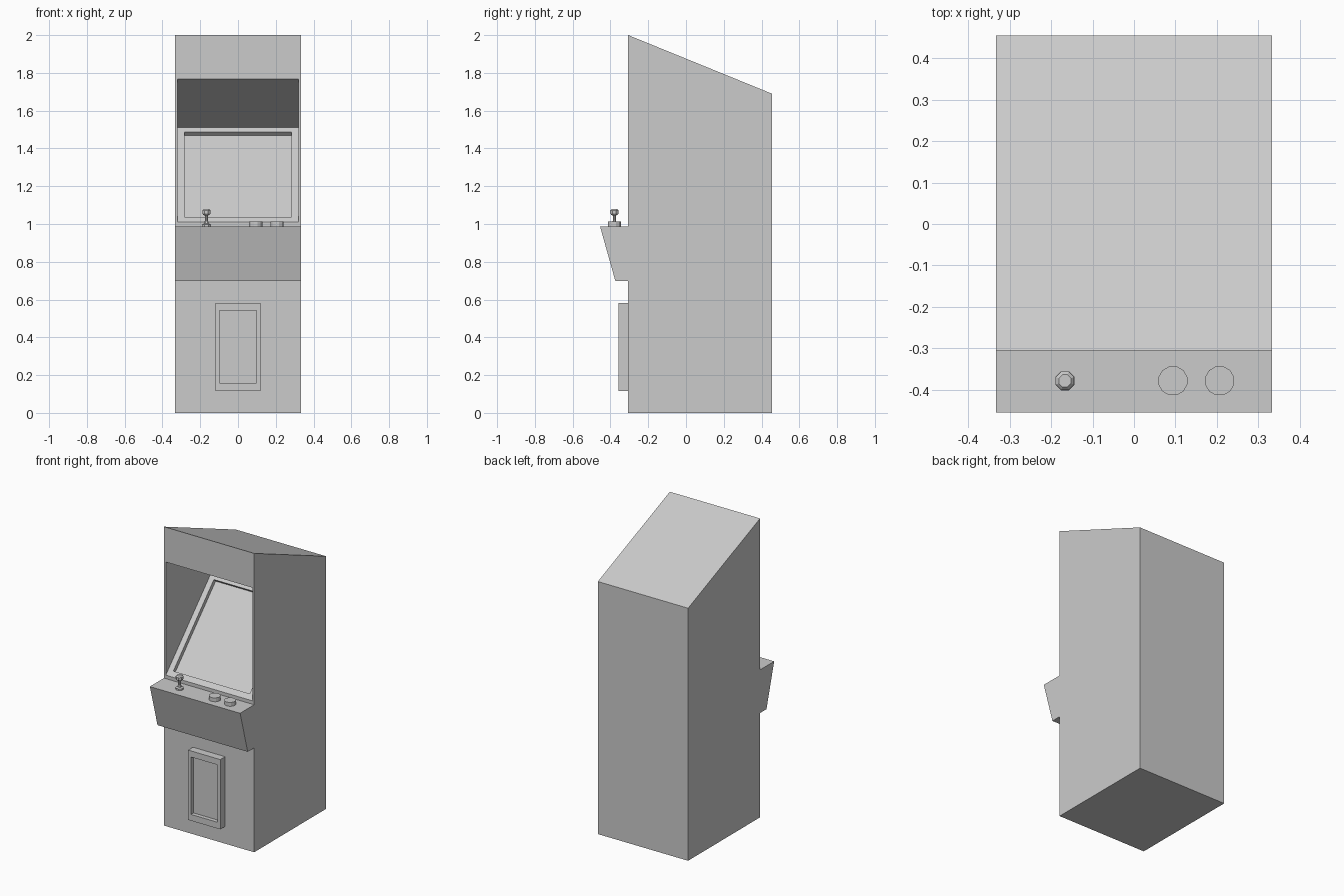
import bpy, bmesh, math
from mathutils import Vector

if "Cube" in bpy.data.objects:
    bpy.data.objects.remove(bpy.data.objects["Cube"])

FRONT = -0.306


def make_object(name, bm):
    bmesh.ops.recalc_face_normals(bm, faces=bm.faces)
    mesh = bpy.data.meshes.new(name)
    bm.to_mesh(mesh)
    bm.free()
    obj = bpy.data.objects.new(name, mesh)
    bpy.context.collection.objects.link(obj)
    return obj


def prism(name, profile, half_width):
    """Extrude a (y, z) side profile across x."""
    bm = bmesh.new()
    face = bm.faces.new([bm.verts.new((-half_width, y, z)) for y, z in profile])
    ext = bmesh.ops.extrude_face_region(bm, geom=[face])
    verts = [g for g in ext["geom"] if isinstance(g, bmesh.types.BMVert)]
    bmesh.ops.translate(bm, verts=verts, vec=(2 * half_width, 0, 0))
    return make_object(name, bm)


def lathe(name, profile, centre, sides):
    """Closed turned part from (radius, z) rings."""
    bm = bmesh.new()
    rings = []
    for r, z in profile:
        angles = [2 * math.pi * (i + 0.5) / sides for i in range(sides)]
        rings.append([bm.verts.new((centre[0] + r * math.cos(a),
                                    centre[1] + r * math.sin(a), z)) for a in angles])
    for low, high in zip(rings, rings[1:]):
        for i in range(sides):
            j = (i + 1) % sides
            bm.faces.new((low[i], low[j], high[j], high[i]))
    bm.faces.new(rings[0])
    bm.faces.new(rings[-1])
    return make_object(name, bm)


def cut(target, cutter):
    mod = target.modifiers.new(cutter.name, "BOOLEAN")
    mod.operation = "DIFFERENCE"
    mod.solver = "EXACT"
    mod.object = cutter
    cutter.hide_render = True
    cutter.display_type = "WIRE"


# Cabinet shell with sloping roof
cabinet = prism("cabinet", [(FRONT, 0), (0.455, 0), (0.455, 1.69), (FRONT, 2)], 0.334)

# Monitor bay: tilted screen floor and sloping ceiling
low, deep = Vector((FRONT, 1.01)), Vector((0.174, 1.512))
bay = prism("monitor_bay_cutter",
            [(-0.5, 1.01), low, deep, (FRONT, 1.767), (-0.5, 1.767)], 0.32)
cut(cabinet, bay)

# Screen sunk into the tilted bezel
along = (deep - low).normalized()
out = Vector((-along.y, along.x))
a, b = low + along * 0.038, deep - along * 0.036
screen = prism("screen_cutter", [a - out * 0.026, b - out * 0.026,
                                 b + out * 0.02, a + out * 0.02], 0.283)
cut(cabinet, screen)

# Control panel
prism("control_panel", [(FRONT, 0.698), (FRONT, 0.987), (-0.455, 0.987),
                        (-0.374, 0.698)], 0.334)

# Joystick and buttons
lathe("joystick", [(0.025, 0.985), (0.025, 0.998), (0.013, 1.003), (0.009, 1.018),
                   (0.009, 1.045), (0.018, 1.048), (0.024, 1.056), (0.024, 1.072),
                   (0.016, 1.080)], (-0.167, -0.379), 8)
for i, x in enumerate((0.094, 0.207)):
    lathe(f"button_{i + 1}", [(0.036, 0.985), (0.036, 1.013)], (x, -0.379), 12)

# Coin door with recessed panel
door = prism("coin_door", [(FRONT, 0.115), (FRONT, 0.582), (-0.357, 0.582),
                           (-0.357, 0.115)], 0.119)
recess = prism("coin_recess_cutter", [(-0.33, 0.157), (-0.33, 0.541), (-0.4, 0.541),
                                      (-0.4, 0.157)], 0.098)
cut(door, recess)
